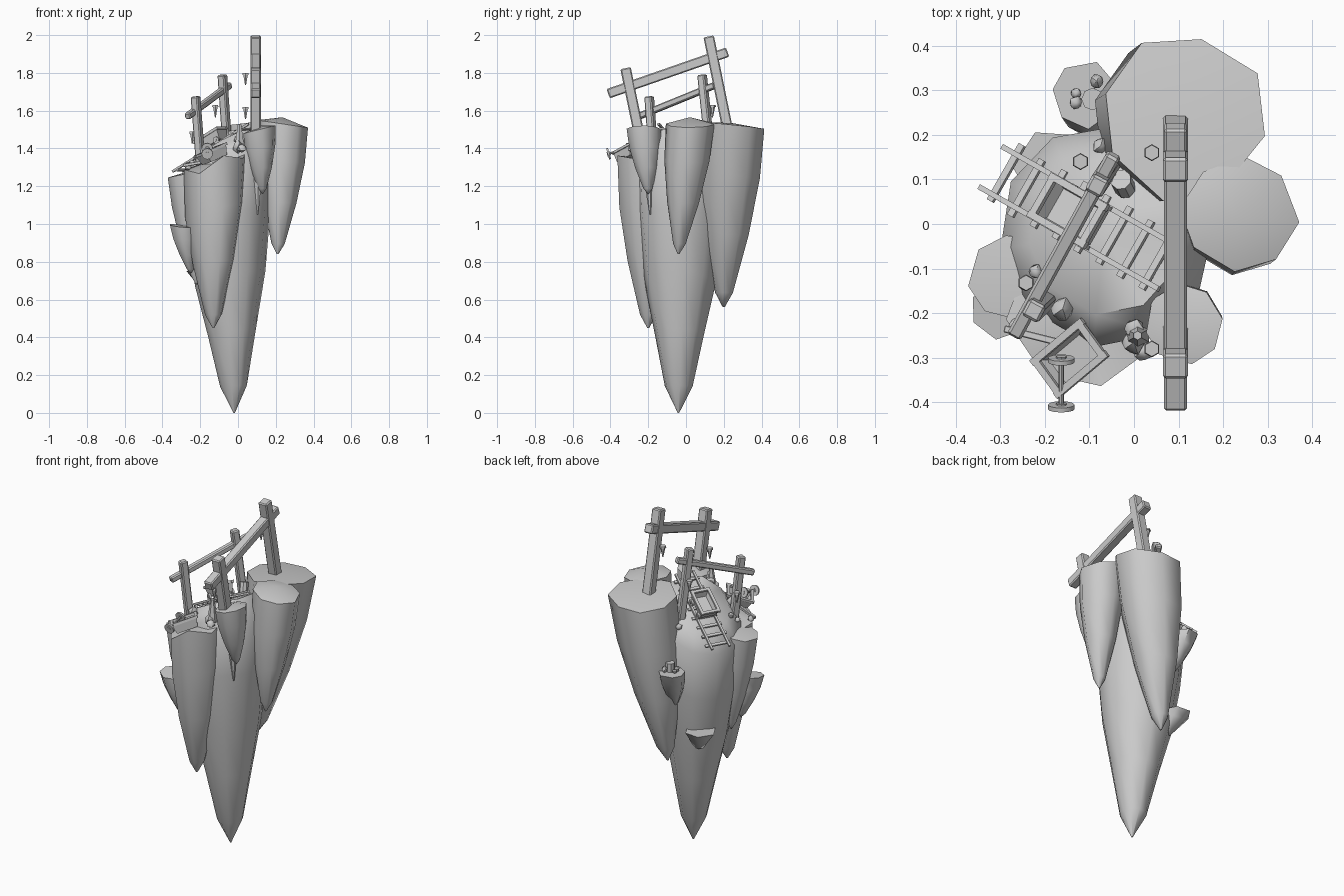
import bpy, bmesh, random
from math import cos, sin, pi, radians
from mathutils import Vector, Matrix

if "Cube" in bpy.data.objects:
    bpy.data.objects.remove(bpy.data.objects["Cube"])

random.seed(4)


def spawn(name, bm, mat=None, smooth=None):
    bmesh.ops.recalc_face_normals(bm, faces=bm.faces)
    me = bpy.data.meshes.new(name)
    bm.to_mesh(me)
    bm.free()
    ob = bpy.data.objects.new(name, me)
    bpy.context.collection.objects.link(ob)
    if mat:
        me.transform(mat)
    if smooth:
        bpy.ops.object.select_all(action='DESELECT')
        ob.select_set(True)
        bpy.context.view_layer.objects.active = ob
        bpy.ops.object.shade_smooth_by_angle(angle=radians(smooth))
    return ob


def frame(x, up, loc):
    """Matrix with local x along x and local z close to up."""
    x = Vector(x).normalized()
    y = Vector(up).cross(x).normalized()
    m = Matrix((x, y, x.cross(y))).transposed().to_4x4()
    m.translation = Vector(loc)
    return m


def box(name, size, mat, bevel=0.0):
    bm = bmesh.new()
    bmesh.ops.create_cube(bm, size=1)
    bmesh.ops.scale(bm, vec=size, verts=bm.verts)
    if bevel:
        bmesh.ops.bevel(bm, geom=bm.edges[:], offset=bevel, segments=1, affect='EDGES')
    return spawn(name, bm, mat)


def beam(name, p, q, w, up, bevel=0.006):
    p, q = Vector(p), Vector(q)
    return box(name, (((q - p).length), w, w), frame(q - p, up, (p + q) / 2), bevel)


def rod(name, p, q, r1, r2=None, n=8):
    p, q = Vector(p), Vector(q)
    bm = bmesh.new()
    bmesh.ops.create_cone(bm, cap_ends=True, segments=n, radius1=r1,
                          radius2=r1 if r2 is None else r2, depth=(q - p).length)
    rot = (q - p).to_track_quat('Z', 'Y').to_matrix().to_4x4()
    return spawn(name, bm, Matrix.Translation((p + q) / 2) @ rot, 35)


SPIKE = [(0, 1), (.28, .93), (.6, .66), (.92, .26), (1, .03)]


def rock(name, top, tip, r, slope=(0, 0), zmax=9, prof=SPIKE, n=8, jit=.05, peak=.0, rag=0):
    """Tapering spike: ragged sloped top ring lofted down to a tip."""
    top, tip = Vector(top), Vector(tip)
    a0 = random.random()
    shape = [(2 * pi * (i + a0 + random.uniform(-.1, .1)) / n,
              r * random.uniform(1 - jit, 1 + jit)) for i in range(n)]
    bm = bmesh.new()
    rings = []
    for t, k in prof:
        c = top.lerp(tip, t)
        ring = []
        for i, (a, rr) in enumerate(shape):
            x, y = rr * k * cos(a), rr * k * sin(a)
            dz = min(x * slope[0] + y * slope[1], zmax - top.z) * (1 - t)
            if t == 0:
                dz += rag * (-1) ** i
            ring.append(bm.verts.new((c.x + x, c.y + y, c.z + dz)))
        rings.append(ring)
    for u, v in zip(rings, rings[1:]):
        for i in range(n):
            j = (i + 1) % n
            bm.faces.new((u[i], u[j], v[j], v[i]))
    bm.faces.new(rings[-1])
    hub = bm.verts.new(top + Vector((0, 0, peak)))
    for i in range(n):
        bm.faces.new((rings[0][i], rings[0][(i + 1) % n], hub))
    return spawn(name, bm, None, 58)


# Floating rock mass
rock("main_rock", (-.065, -.025, 1.42), (-.02, -.04, 0), .25, (.5, -.2), 1.5,
     [(0, .7), (.06, .98), (.28, .91), (.5, .76), (.7, .52), (.9, .29), (1, .015)], 10, .04)
rock("back_rock", (.11, .24, 1.52), (-.02, .2, .56), .187, (.03, -.1), peak=.015)
rock("right_rock", (.235, .02, 1.53), (.21, -.04, .84), .13, (-.15, 0), peak=.035)
rock("front_right_rock", (.112, -.225, 1.5), (.13, -.2, 1.16), .09, (.25, 0), 1.53, peak=.02)
rock("front_rock", (-.11, -.195, 1.325), (-.13, -.2, .45), .17, (.35, 0), 1.4, rag=.025, peak=.02)
rock("left_rock", (-.275, -.12, 1.265), (-.22, -.11, .68), .1, (.2, 0), peak=.01)
rock("left_ledge_rock", (-.295, -.185, .99), (-.25, -.16, .74), .072, (-.1, .1), n=7)
rock("back_left_rock", (-.11, .29, 1.14), (-.07, .2, .9), .075, n=7)
rock("low_ledge_rock", (-.185, .125, .75), (-.15, .09, .63), .085, n=6,
     prof=[(0, 1), (.35, .75), (1, .3)])
rod("hanging_spike_front", (.105, -.2, 1.25), (.105, -.19, 1.05), .025, .004, 6)

# Timber frames
u1 = (.47, .88, 0)
beam("small_frame_beam", (-.268, -.25, 1.57), (-.045, .155, 1.735), .034, (0, 0, 1))
beam("small_frame_front_post", (-.193, -.165, 1.26), (-.225, -.195, 1.675), .042, u1)
beam("small_frame_back_post", (-.053, .13, 1.36), (-.083, .085, 1.79), .042, u1)
beam("large_frame_beam", (.093, -.412, 1.69), (.093, .22, 1.91), .052, (0, 0, 1))
beam("large_frame_front_post", (.093, -.245, 1.46), (.093, -.32, 1.825), .056, (0, 1, 0))
beam("large_frame_back_post", (.093, .225, 1.48), (.093, .12, 1.993), .056, (0, 1, 0))

# Lanterns hanging beside the posts
for i, p in enumerate([(-.242, -.132, 1.46), (-.12, .14, 1.6), (.04, .16, 1.77), (.04, -.28, 1.59)]):
    p = Vector(p)
    z = Vector((0, 0, 1))
    rod(f"lantern_{i}", p - z * .035, p + z * .02, .003, .014, 6)
    rod(f"lantern_rim_{i}", p + z * .02, p + z * .03, .019, .017, 6)

# Track: rails and sleepers following the slope
start, end = Vector((-.31, .122, 1.268)), Vector((.08, -.1, 1.513))
track = frame(end - start, (0, 0, 1), (start + end) / 2)
length = (end - start).length
at = lambda x, y, z: track @ Matrix.Translation((x, y, z))
for s in (-1, 1):
    box(f"rail_{s}", (length + .015, .012, .012), at(.002, s * .052, .014))
for i in range(8):
    x = -length / 2 + .03 + i * length / 8
    box(f"sleeper_{i}", (.016, .145, .01), at(x, random.uniform(-.006, .006), .004))


def cart_body(name, lx, ly, h, mat):
    """Tapered tub with a rim and hollow inside."""
    bm = bmesh.new()
    bmesh.ops.create_cube(bm, size=1)
    bmesh.ops.scale(bm, vec=(lx, ly, h), verts=bm.verts)
    for v in bm.verts:
        if v.co.z < 0:
            v.co.x *= .8
            v.co.y *= .8
    top = max(bm.faces, key=lambda f: f.calc_center_median().z)
    bmesh.ops.inset_region(bm, faces=[top], thickness=.014)
    bmesh.ops.translate(bm, vec=(0, 0, -h * .75), verts=top.verts)
    bmesh.ops.scale(bm, vec=(.9, .9, 1), space=Matrix.Identity(4), verts=top.verts)
    spawn(name, bm, mat)
    for s in (-1, 1):
        rim = Matrix.Translation((0, s * (ly / 2 - .004), h / 2))
        box(name + f"_long_rim_{s}", (lx + .012, .016, .014), mat @ rim)
        rim = Matrix.Translation((s * (lx / 2 - .004), 0, h / 2))
        box(name + f"_short_rim_{s}", (.016, ly, .014), mat @ rim)


def wheelset(name, p, q, r):
    p, q = Vector(p), Vector(q)
    d = (q - p).normalized() * .005
    rod(name + "_axle", p, q, r * .2)
    for k, c in enumerate((p, q)):
        rod(f"{name}_wheel_{k}", c - d, c + d, r, n=12)
        rod(f"{name}_hub_{k}", c - d * 1.7, c + d * 1.7, r * .4)


# Cart standing on the track
cart_body("track_cart", .155, .105, .055, at(.005, 0, .06))
for i, x in enumerate((-.04, .05)):
    wheelset(f"track_cart_{i}", track @ Vector((x, -.05, .034)), track @ Vector((x, .05, .034)), .018)

# Overturned cart body with a loose wheelset
cart_body("fallen_cart", .145, .1, .055,
          frame((cos(radians(40)), sin(radians(40)), .35), (-.35, 0, 1), (-.134, -.3, 1.365)))
wheelset("loose_wheelset", (-.163, -.305, 1.40), (-.163, -.41, 1.372), .03)
beam("loose_plank", (-.29, -.235, 1.31), (-.17, -.265, 1.33), .016, (0, 0, 1), .002)

# Barrels
rod("back_barrel", (-.093, .28, 1.12), (-.093, .28, 1.19), .025)
rod("tilted_barrel", (-.02, .08, 1.43), (-.03, .1, 1.49), .024)

# Loose stones
stones = [(-.16, -.19, 1.388, .028, 1), (.0, -.265, 1.41, .03, 1.2), (.02, -.285, 1.4, .024, 1),
          (.0, -.235, 1.45, .024, 1), (-.22, -.107, 1.355, .018, 1), (-.245, -.135, 1.325, .015, 1),
          (-.13, .272, 1.155, .016, 1), (-.13, .293, 1.15, .013, 1), (-.083, .32, 1.16, .017, 1.2),
          (-.075, .175, 1.355, .02, 1), (-.265, -.23, 1.30, .02, 1)]
for i, (x, y, z, r, h) in enumerate(stones):
    bm = bmesh.new()
    bmesh.ops.create_icosphere(bm, subdivisions=1, radius=r)
    for v in bm.verts:
        v.co *= random.uniform(.9, 1.1)
        v.co.z *= h
    spawn(f"stone_{i}", bm, Matrix.Translation((x, y, z)), 45)
rod("pointed_stone", (.008, -.25, 1.4), (.008, -.25, 1.53), .03, .01, 6)
